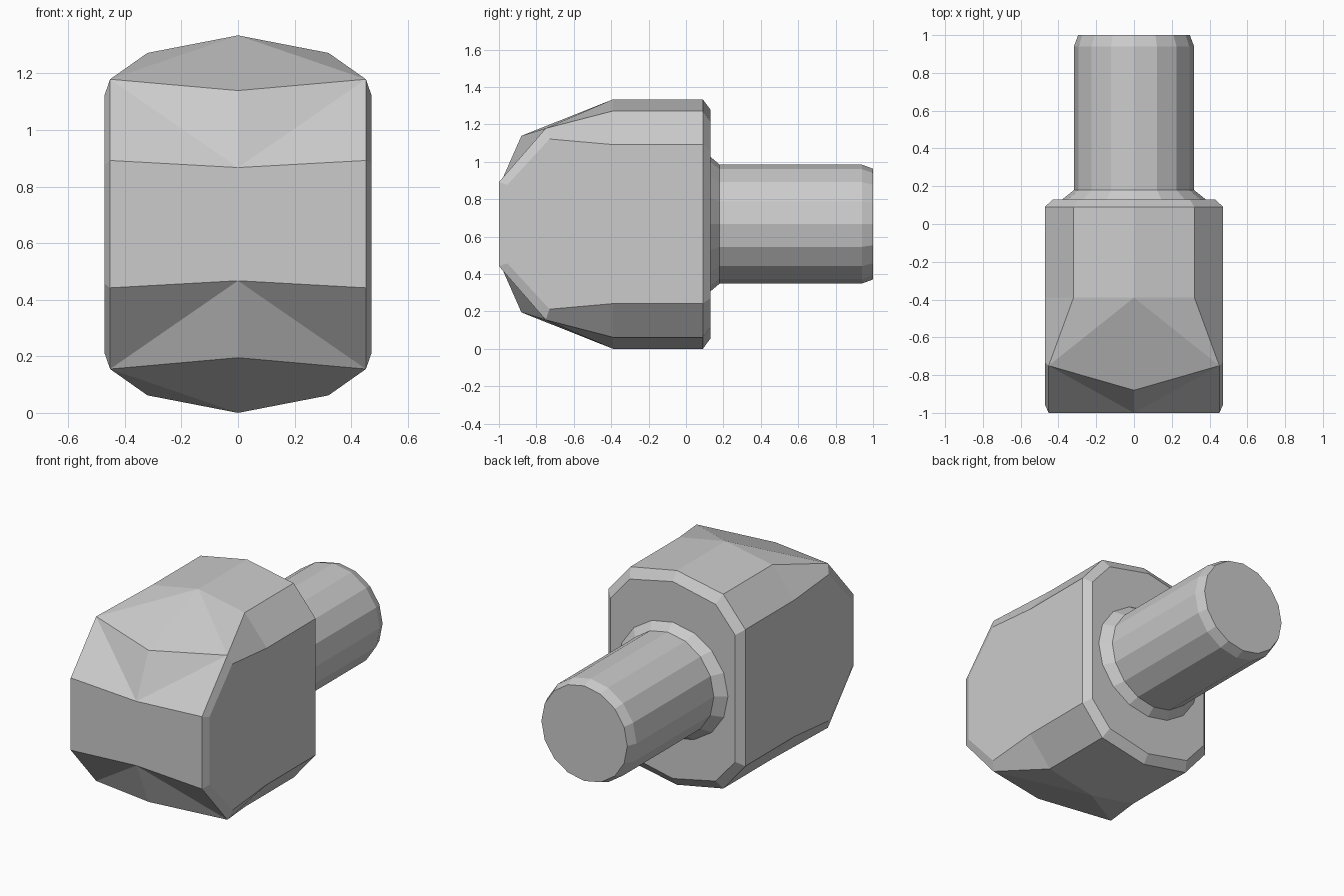
import bpy, bmesh, math

if "Cube" in bpy.data.objects:
    bpy.data.objects.remove(bpy.data.objects["Cube"])

ZC = 0.667  # height of the shared centre axis


def finish(bm, name):
    bmesh.ops.remove_doubles(bm, verts=bm.verts, dist=0.0005)
    bmesh.ops.recalc_face_normals(bm, faces=bm.faces)
    me = bpy.data.meshes.new(name)
    bm.to_mesh(me)
    bm.free()
    ob = bpy.data.objects.new(name, me)
    ob.location.z = ZC
    bpy.context.collection.objects.link(ob)
    return ob


# Faceted head: one quarter, heights relative to the axis, mirrored in x and z
P = {
    # back plate and its bevel
    'o': (0, 0.13, 0), 'bs': (0.43, 0.13, 0), 'bc': (0.43, 0.13, 0.395),
    'bt': (0.295, 0.13, 0.55), 'bm': (0, 0.13, 0.613),
    'rs': (0.472, 0.09, 0), 'rc': (0.472, 0.09, 0.425),
    'rt': (0.32, 0.09, 0.605), 'rm': (0, 0.09, 0.667),
    # end of the straight section
    'mc': (0.472, -0.39, 0.425), 'mt': (0.32, -0.39, 0.605), 'mm': (0, -0.39, 0.667),
    # front shoulder
    'sc': (0.472, -0.73, 0.455), 'st': (0.452, -0.75, 0.512), 'sm': (0, -0.88, 0.472),
    # front plate
    'fs': (0.452, -1, 0), 'ft': (0.452, -1, 0.225), 'fm': (0, -1, 0.2), 'fo': (0, -1, 0),
    'es': (0.472, -0.955, 0), 'et': (0.472, -0.955, 0.21),
}
FACES = [
    'o bs bc bt bm', 'bs rs rc bc', 'bc rc rt bt', 'bt rt rm bm',
    'rc mc mt rt', 'rt mt mm rm', 'rs es et sc mc rc',
    'mc sc st mt', 'mt st mm', 'mm st sm',
    'sm st fm', 'fm st ft', 'st sc et ft',
    'fo fm ft fs', 'fs ft et es',
]
bm = bmesh.new()
for sx in (1, -1):
    for sz in (1, -1):
        v = {k: bm.verts.new((x * sx, y, z * sz)) for k, (x, y, z) in P.items()}
        for f in FACES:
            bm.faces.new([v[k] for k in f.split()])
finish(bm, "head")

# Sixteen-sided shank with flared root and chamfered end: (y, radius x, radius z)
N = 16
profile = [(0.13, 0.38, 0.36), (0.18, 0.318, 0.318), (0.94, 0.318, 0.318), (1.0, 0.296, 0.296)]
bm = bmesh.new()
rings = []
for y, rx, rz in profile:
    rings.append([bm.verts.new((rx * math.cos(2 * math.pi * i / N), y,
                                rz * math.sin(2 * math.pi * i / N))) for i in range(N)])
for a, b in zip(rings, rings[1:]):
    for i in range(N):
        j = (i + 1) % N
        bm.faces.new((a[i], a[j], b[j], b[i]))
bm.faces.new(rings[0])
bm.faces.new(rings[-1])
finish(bm, "shank")
